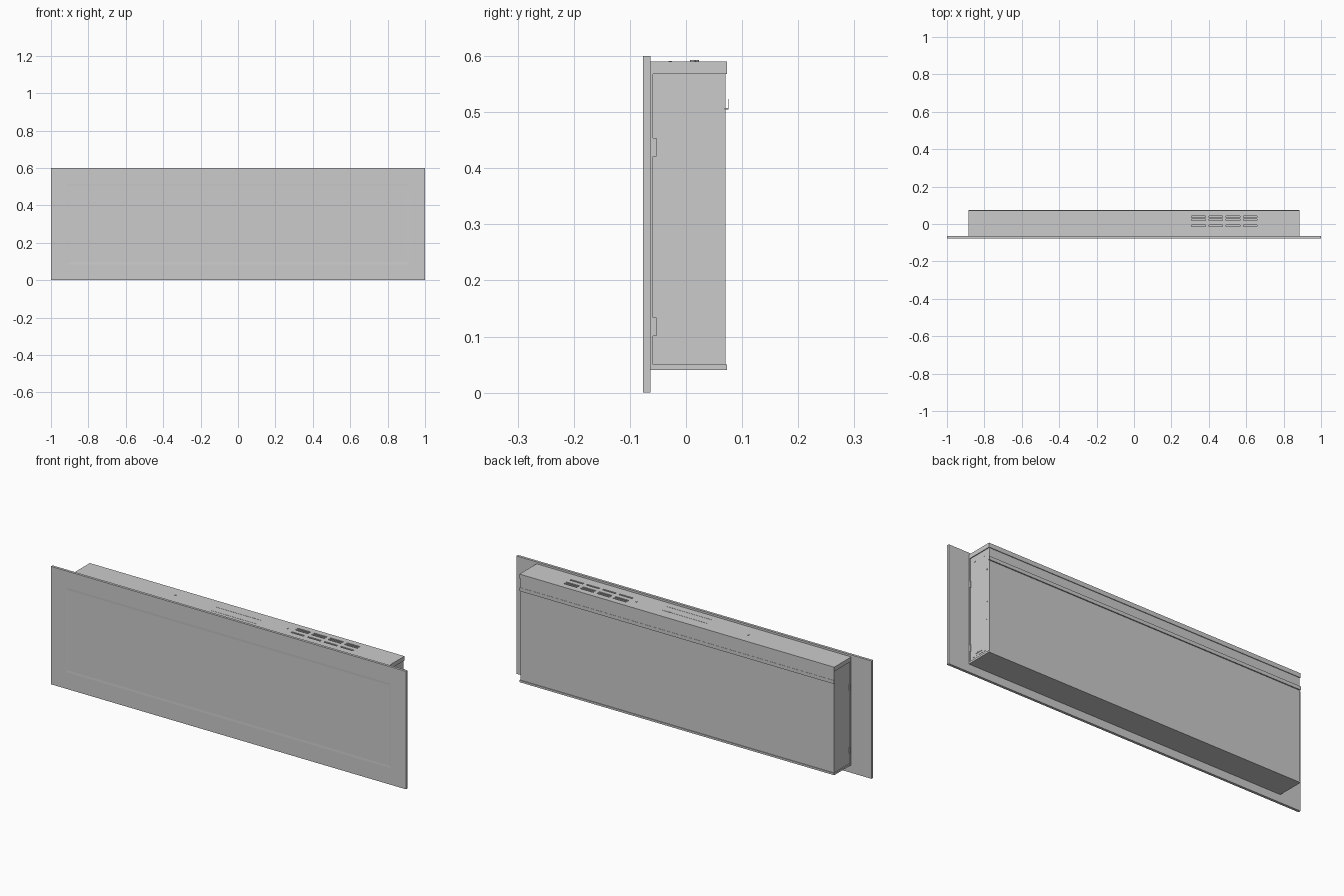
import bpy, bmesh, math

if "Cube" in bpy.data.objects:
    bpy.data.objects.remove(bpy.data.objects["Cube"])

W = 0.886  # half width of the housing


def new_object(name, bm):
    bmesh.ops.recalc_face_normals(bm, faces=bm.faces)
    mesh = bpy.data.meshes.new(name)
    bm.to_mesh(mesh)
    bm.free()
    obj = bpy.data.objects.new(name, mesh)
    bpy.context.collection.objects.link(obj)
    return obj


def add_box(bm, x0, x1, y0, y1, z0, z1):
    verts = bmesh.ops.create_cube(bm, size=1)["verts"]
    for v in verts:
        v.co.x = x1 if v.co.x > 0 else x0
        v.co.y = y1 if v.co.y > 0 else y0
        v.co.z = z1 if v.co.z > 0 else z0


def boxes(name, *dims):
    bm = bmesh.new()
    for d in dims:
        add_box(bm, *d)
    return new_object(name, bm)


def extrude_profile(name, points, x0, x1):
    bm = bmesh.new()
    face = bm.faces.new([bm.verts.new((x0, y, z)) for y, z in points])
    ext = bmesh.ops.extrude_face_region(bm, geom=[face])["geom"]
    moved = [v for v in ext if isinstance(v, bmesh.types.BMVert)]
    bmesh.ops.translate(bm, verts=moved, vec=(x1 - x0, 0, 0))
    return new_object(name, bm)


def screw(name, loc, radius, depth, side=False):
    rot = (0, math.pi / 2, 0) if side else (0, 0, 0)
    bpy.ops.mesh.primitive_cylinder_add(vertices=12, radius=radius, depth=depth,
                                        location=loc, rotation=rot)
    bpy.context.object.name = name


def cut(obj, cutter):
    mod = obj.modifiers.new("cut", 'BOOLEAN')
    mod.operation = 'DIFFERENCE'
    mod.solver = 'EXACT'
    mod.object = cutter
    cutter.hide_render = True
    cutter.hide_set(True)


# Wide glass front with a very faint recessed viewing window
bm = bmesh.new()
add_box(bm, -1, 1, -0.0765, -0.0635, 0, 0.6)
bm.faces.ensure_lookup_table()
bm.normal_update()
front = min(bm.faces, key=lambda f: f.calc_center_median().y)
bmesh.ops.inset_region(bm, faces=[front], thickness=0.12)
bmesh.ops.inset_region(bm, faces=[front], thickness=0.015, depth=-0.0006)
new_object("front_glass", bm)

# Housing core, slightly inside the folded top and bottom trays
body = boxes("housing_body", (-W + 0.004, W - 0.004, -0.06, 0.070, 0.045, 0.58))
boxes("front_flange", (-W, W, -0.0635, -0.0585, 0.04, 0.59))
boxes("bottom_tray", (-W, W, -0.0635, 0.0735, 0.04, 0.05))
top = boxes("top_cap", (-W, W, -0.0635, 0.0735, 0.568, 0.59))

# Flange tabs that lock into the side panels
for s in (-1, 1):
    for z in (0.101, 0.421):
        x = s * (W - 0.003)
        boxes("side_tab", (x - 0.003, x + 0.003, -0.0586, -0.053, z, z + 0.033))

# Outlet vents cut in the top
slots = []
for i in range(4):
    x = 0.308 + i * 0.0925
    for y, h in ((0.038, 0.008), (0.023, 0.008), (-0.010, 0.009)):
        slots.append((x, x + 0.073, y - h / 2, y + h / 2, 0.580, 0.60))
cut(top, boxes("vent_cutter", *slots))

# Low ribs and screws on the top
for y in (-0.028, 0.016):
    boxes("top_rib", (-0.13, 0.126, y - 0.003, y + 0.003, 0.589, 0.5908))
for x, y in ((-0.36, 0.012), (0.08, 0.018), (0.27, 0.012)):
    screw("top_screw", (x, y, 0.590), 0.005, 0.005)

# Hanging rail: hook profile across the back
extrude_profile("hanging_rail", [(0.069, 0.505), (0.0755, 0.505), (0.0755, 0.523),
                                 (0.0745, 0.523), (0.0745, 0.507), (0.069, 0.507)],
                -W, W)

# Right side: control plate, its buttons, and fixing screws
X = W - 0.004
boxes("control_plate", (X - 0.001, X + 0.001, -0.040, 0.045, 0.061, 0.107))
for i in range(5):
    screw("control_button", (X + 0.001, -0.019 + i * 0.0095, 0.075), 0.0042, 0.003, True)
for y, z, r in ((-0.027, 0.54, 0.0035), (0.033, 0.54, 0.0035), (0.056, 0.465, 0.0025),
                (0.055, 0.303, 0.0025), (0.054, 0.217, 0.0025), (0.048, 0.053, 0.002)):
    screw("side_screw", (X, y, z), r, 0.003, True)
boxes("side_slot_lip", (X - 0.001, X + 0.001, 0.012, 0.018, 0.2145, 0.216))
